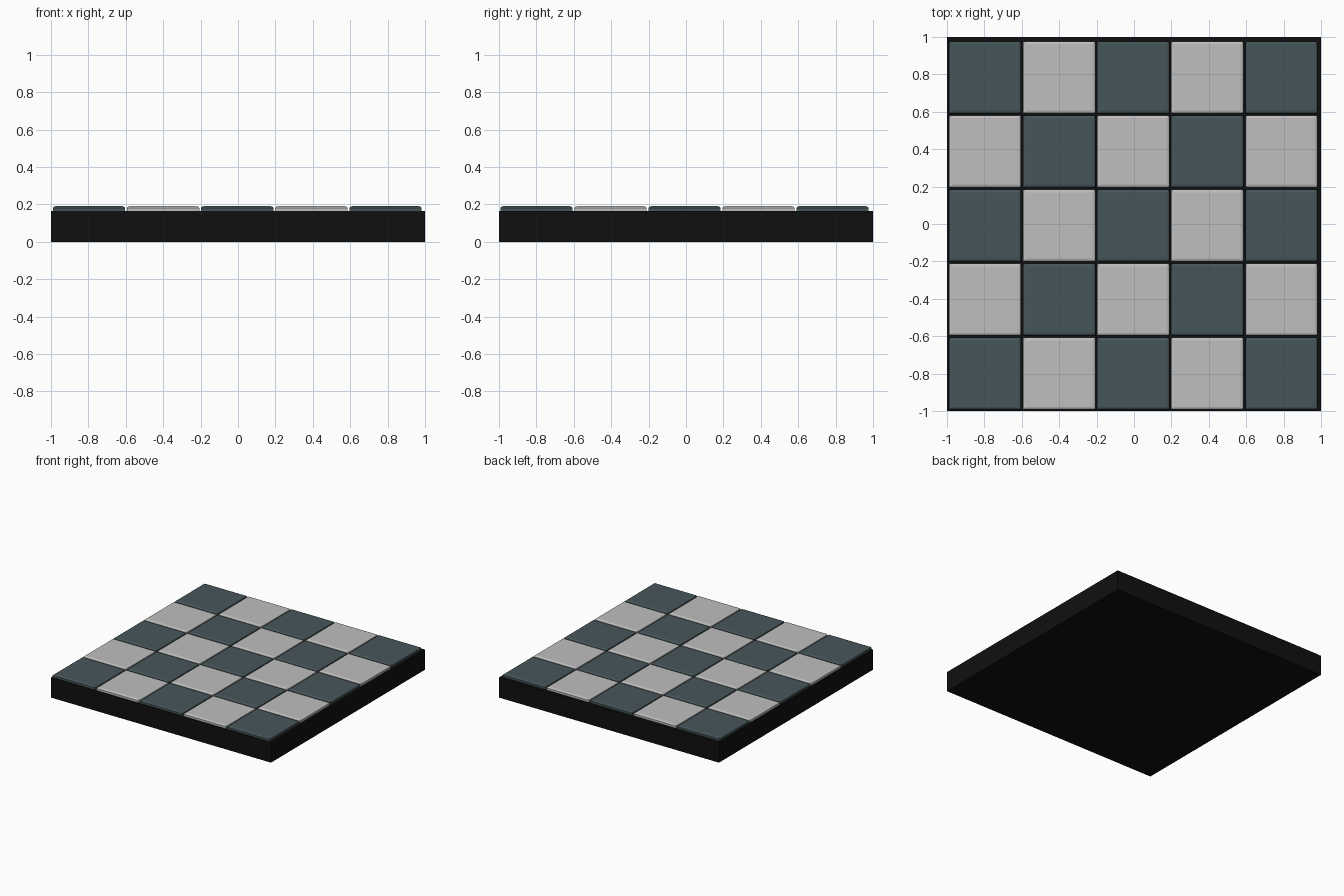
import bpy, bmesh

if "Cube" in bpy.data.objects:
    bpy.data.objects.remove(bpy.data.objects["Cube"])


def material(name, rgb):
    m = bpy.data.materials.new(name)
    m.diffuse_color = (*rgb, 1)
    m.use_nodes = True
    m.node_tree.nodes["Principled BSDF"].inputs["Base Color"].default_value = m.diffuse_color
    return m


BLACK = material("black", (0.005, 0.005, 0.005))
SLATE = material("dark slate", (0.062, 0.092, 0.101))
PALE = material("pale grey", (0.52, 0.52, 0.52))


def box(name, cx, cy, sx, sy, z0, z1, mat, rim=None):
    """Box between z0 and z1; rim = (width, height) softens the top edge."""
    bm = bmesh.new()
    bmesh.ops.create_cube(bm, size=1)
    for v in bm.verts:
        v.co = (v.co.x * sx, v.co.y * sy, z0 if v.co.z < 0 else z1)
    if rim:
        top = [f for f in bm.faces if f.normal.z > 0.9]
        for v in top[0].verts:
            v.co.z = z1 - rim[1]
        # two inset rings give a shallow rounded edge
        for width, rise in ((rim[0] * 0.35, 0.65), (rim[0] * 0.65, 0.35)):
            bmesh.ops.inset_region(bm, faces=top, thickness=width)
            for v in top[0].verts:
                v.co.z += rim[1] * rise
    bm.normal_update()
    mesh = bpy.data.meshes.new(name)
    bm.to_mesh(mesh)
    bm.free()
    mesh.materials.append(mat)
    ob = bpy.data.objects.new(name, mesh)
    ob.location = (cx, cy, 0)
    bpy.context.collection.objects.link(ob)
    return ob


# Base slab
box("base_slab", 0, 0, 2, 2, 0, 0.165, BLACK)

# Five by five chequered tiles, sitting slightly off centre
PITCH, SIZE = 0.396, 0.386
for i in range(5):
    for j in range(5):
        box(f"tile_{i}_{j}", -0.004 + (i - 2) * PITCH, -0.008 + (j - 2) * PITCH,
            SIZE, SIZE, 0.16, 0.191, SLATE if (i + j) % 2 == 0 else PALE,
            rim=(0.022, 0.009))
